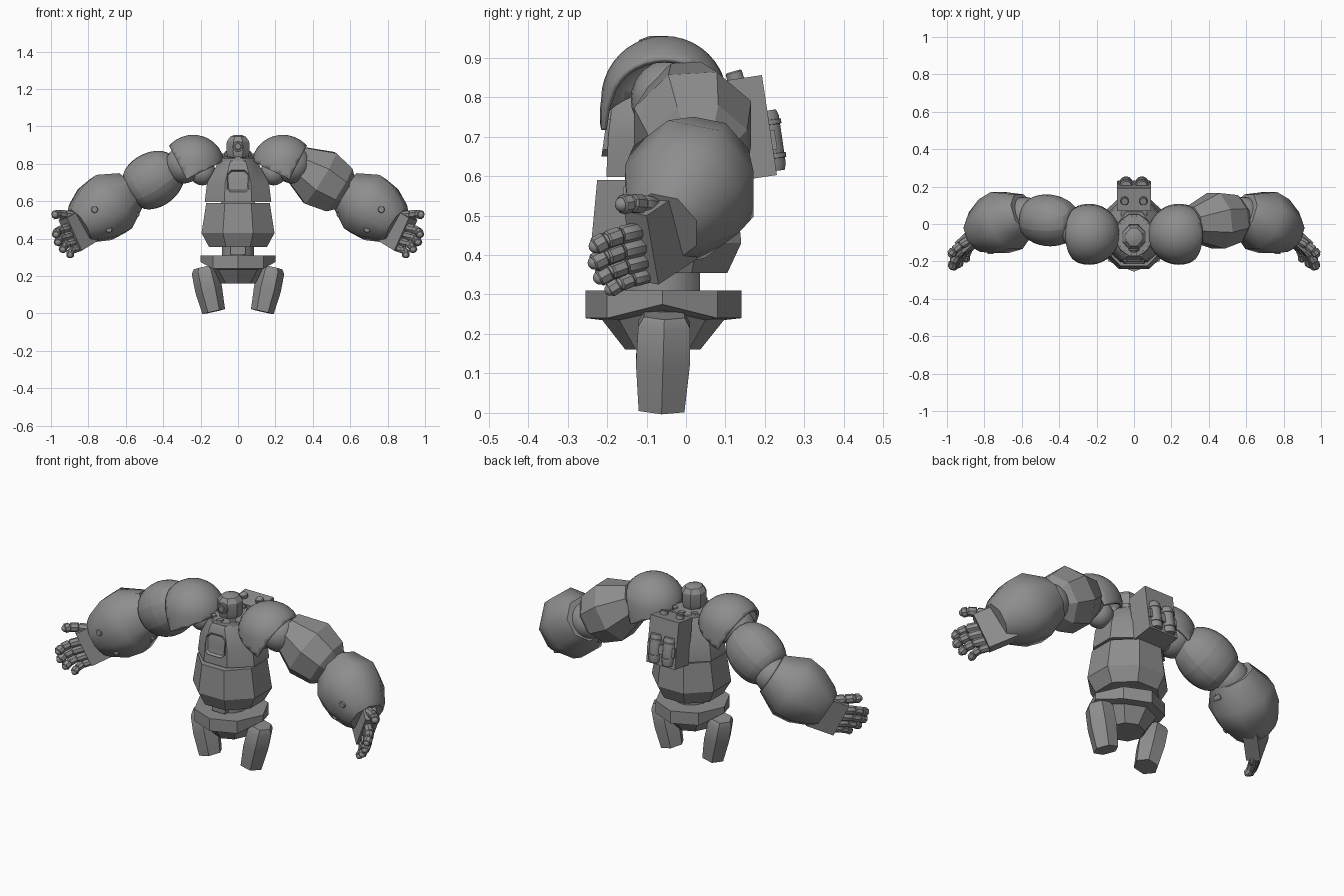
import bpy, bmesh, math
from mathutils import Vector, Matrix

cube = bpy.data.objects.get("Cube")
if cube:
    bpy.data.objects.remove(cube)

GREY = (0.27, 0.27, 0.27, 1)
metal = bpy.data.materials.new("grey_metal")
metal.use_nodes = True
metal.diffuse_color = GREY
metal.node_tree.nodes["Principled BSDF"].inputs["Base Color"].default_value = GREY


def finish(name, bm, angle=30):
    """Turn a bmesh into a finished object."""
    bmesh.ops.recalc_face_normals(bm, faces=bm.faces[:])
    mesh = bpy.data.meshes.new(name)
    bm.to_mesh(mesh)
    bm.free()
    mesh.materials.append(metal)
    obj = bpy.data.objects.new(name, mesh)
    bpy.context.collection.objects.link(obj)
    bpy.ops.object.select_all(action='DESELECT')
    obj.select_set(True)
    bpy.context.view_layer.objects.active = obj
    bpy.ops.object.shade_smooth_by_angle(angle=math.radians(angle))
    return obj


def loft(name, rings, angle=30):
    """Skin a stack of equal-sized point rings and cap both ends."""
    bm = bmesh.new()
    rows = [[bm.verts.new(p) for p in ring] for ring in rings]
    for low, high in zip(rows, rows[1:]):
        for i in range(len(low)):
            j = (i + 1) % len(low)
            bm.faces.new((low[i], low[j], high[j], high[i]))
    bm.faces.new(rows[0])
    bm.faces.new(rows[-1])
    return finish(name, bm, angle)


def stack(name, levels, sides=8):
    """Upright faceted body; each level is z, half width, half depth, centre y."""
    grow = 1 / math.cos(math.pi / sides)
    turns = [(i + 0.5) * math.tau / sides for i in range(sides)]
    return loft(name, [[(hx * grow * math.cos(a), cy + hy * grow * math.sin(a), z)
                        for a in turns] for z, hx, hy, cy in levels])


def limb(name, a, b, profile, sides=8, depth=1.0, angle=30):
    """Faceted tube from a to b; profile holds (fraction, radius)."""
    a, b = Vector(a), Vector(b)
    along = (b - a).normalized()
    hint = Vector((1, 0, 0)) if abs(along.y) > 0.9 else Vector((0, 1, 0))
    v = (hint - along * hint.dot(along)).normalized()
    w = along.cross(v)
    turns = [(i + 0.5) * math.tau / sides for i in range(sides)]
    return loft(name, [[a.lerp(b, t) + v * (r * depth * math.cos(k)) + w * (r * math.sin(k))
                        for k in turns] for t, r in profile], angle)


def rod(name, a, b, r, sides=12):
    return limb(name, a, b, [(0, r * 0.85), (0.1, r), (0.9, r), (1, r * 0.85)], sides, angle=35)


def ball(name, centre, r):
    bm = bmesh.new()
    bmesh.ops.create_uvsphere(bm, u_segments=24, v_segments=14, radius=r)
    bmesh.ops.translate(bm, verts=bm.verts, vec=centre)
    return finish(name, bm)


def box(name, centre, half, rotation=Matrix.Identity(3)):
    bm = bmesh.new()
    bmesh.ops.create_cube(bm, size=2)
    mat = Matrix.Translation(centre) @ rotation.to_4x4() @ Matrix.Diagonal((*half, 1))
    bmesh.ops.transform(bm, matrix=mat, verts=bm.verts)
    return finish(name, bm)


# Pelvis: belt pointed front and back, shallower at the hips, with a tapered hull below
outline = [(0, -0.195), (0.135, -0.14), (0.2, 0), (0.135, 0.14),
           (0, 0.2), (-0.135, 0.14), (-0.2, 0), (-0.135, -0.14)]


def belt_ring(scale, z, lift=0):
    return [(x * scale, y * scale - 0.06, z + (lift if abs(x) > 0.19 else 0)) for x, y in outline]


loft("pelvis", [belt_ring(1, 0.31), belt_ring(1, 0.24, 0.035),
                belt_ring(0.78, 0.235, 0.025), belt_ring(0.48, 0.16)])

# Torso
stack("waist", [(0.29, 0.085, 0.095, -0.06), (0.37, 0.085, 0.095, -0.06)], 12)
box("waist_block", (0, -0.155, 0.335), (0.04, 0.02, 0.02))
stack("abdomen", [(0.355, 0.155, 0.155, -0.05), (0.43, 0.195, 0.19, -0.05), (0.59, 0.17, 0.175, -0.05)])
stack("chest", [(0.597, 0.178, 0.162, -0.04), (0.7, 0.165, 0.157, -0.04),
                (0.8, 0.11, 0.13, -0.055), (0.815, 0.095, 0.12, -0.055)])

# Chest panel: chamfered plate with a sunken middle
bm = bmesh.new()
corners = [(-1, -0.7), (-0.7, -1), (0.7, -1), (1, -0.7), (1, 0.6), (0.6, 1), (-0.6, 1), (-1, 0.6)]
face = bm.faces.new([bm.verts.new((x * 0.06, -0.206 + 0.008 * z, 0.708 + z * 0.058)) for x, z in corners])
back = bmesh.ops.extrude_face_region(bm, geom=[face])["geom"]
bmesh.ops.translate(bm, vec=(0, 0.05, 0), verts=[v for v in back if isinstance(v, bmesh.types.BMVert)])
front = min(bm.faces, key=lambda f: f.calc_center_median().y)
bmesh.ops.inset_region(bm, faces=[front], thickness=0.01)
bmesh.ops.translate(bm, vec=(0, 0.012, 0), verts=front.verts[:])
finish("chest_panel", bm)

# Collar, neck and head
stack("collar", [(0.8, 0.1, 0.115, -0.06), (0.83, 0.097, 0.11, -0.06), (0.835, 0.07, 0.08, -0.06)], 12)
for i in range(8):
    a = i * math.tau / 8
    box("collar_block", (0.085 * math.cos(a), -0.06 + 0.1 * math.sin(a), 0.826),
        (0.012, 0.016, 0.014), Matrix.Rotation(a, 3, 'Z'))
stack("neck", [(0.8, 0.045, 0.045, -0.06), (0.86, 0.045, 0.045, -0.06)], 12)
stack("head", [(0.832, 0.052, 0.056, -0.07), (0.86, 0.062, 0.066, -0.07), (0.92, 0.06, 0.064, -0.07),
               (0.945, 0.042, 0.048, -0.07), (0.955, 0.018, 0.022, -0.07)])
rod("eye_ring", (0, -0.11, 0.893), (0, -0.145, 0.893), 0.03, 16)
rod("eye_lens", (0, -0.12, 0.893), (0, -0.152, 0.893), 0.018, 16)

# Backpack with tanks, leaning with the back
lean = Matrix.Rotation(math.radians(8.5), 3, 'X')
box("backpack", (0, 0.15, 0.72), (0.09, 0.062, 0.128), lean)
box("backpack_mount", (0, 0.08, 0.72), (0.07, 0.06, 0.09), lean)
box("tank_bracket", (0, 0.21, 0.69), (0.085, 0.018, 0.025), lean)
for s in (-1, 1):
    rod("backpack_cap", (s * 0.05, 0.13, 0.83), (s * 0.05, 0.12, 0.865), 0.022)
    rod("backpack_tank", (s * 0.042, 0.2, 0.765), (s * 0.042, 0.222, 0.612), 0.034, 16)
    for z in (0.65, 0.735):
        y = 0.203 + (0.75 - z) * 0.144
        rod("tank_band", (s * 0.042, y, z + 0.007), (s * 0.042, y + 0.002, z - 0.007), 0.036, 16)


def finger(name, a, b, r):
    """Three chunky segments with a slight curl."""
    a, b = Vector(a), Vector(b)
    bow = Vector((math.copysign(0.012, a.x), 0, 0.006))
    joints = [a, a.lerp(b, 0.42) + bow, a.lerp(b, 0.74) + bow, b]
    for p, q in zip(joints, joints[1:]):
        rod(name, p, p.lerp(q, 0.96), r, 8)
        ball(name + "_joint", q.lerp(p, 0.15), r * 0.75)


# Legs and arms
for s in (1, -1):
    side = "left_" if s > 0 else "right_"

    def at(x, y, z):
        return Vector((s * x, y, z))

    limb(side + "thigh", at(0.184, -0.055, 0.248), at(0.13, -0.062, 0.01),
         [(0, 0.055), (0.1, 0.07), (0.5, 0.073), (1, 0.062)], 6, 1.08)

    # Shoulder shell: dome with a skirt, trimmed by a lower and an outer plane
    bm = bmesh.new()
    bmesh.ops.create_uvsphere(bm, u_segments=32, v_segments=20, radius=0.16)
    for v in bm.verts:
        flat = Vector((v.co.x, v.co.y, 0))
        if v.co.z < 0 and flat.length > 0.05:
            flat = flat.normalized() * 0.163
            v.co.x, v.co.y = flat.x, flat.y
    bmesh.ops.scale(bm, vec=(1.04, 1, 1), verts=bm.verts)
    bmesh.ops.translate(bm, vec=at(0.24, -0.055, 0.795), verts=bm.verts)
    corner = at(0.275, -0.05, 0.717)
    for normal in (at(-0.44, 0, -0.9), at(0.89, 0, -0.46)):
        bmesh.ops.bisect_plane(bm, geom=bm.verts[:] + bm.edges[:] + bm.faces[:],
                               plane_co=corner, plane_no=normal, clear_outer=True)
    pad = finish(side + "shoulder_pad", bm)
    shell = pad.modifiers.new("thickness", 'SOLIDIFY')
    shell.thickness = 0.014

    ball(side + "armpit_ball", at(0.19, -0.04, 0.755), 0.07)
    ball(side + "shoulder_ball", at(0.29, -0.04, 0.795), 0.1)

    # Upper arm: faceted on the left, softened on the right
    k = 1 if s > 0 else 1.03
    arm = limb(side + "upper_arm", at(0.308, 0.0, 0.805), at(0.578, 0.035, 0.638),
               [(0, 0.105 * k), (0.48, 0.172 * k), (0.85, 0.145 * k), (1, 0.095 * k)], 8, 0.94)
    if s < 0:
        soft = arm.modifiers.new("softening", 'SUBSURF')
        soft.levels = soft.render_levels = 2
    ball(side + "elbow_ball", at(0.585, 0.045, 0.635), 0.1)

    # Forearm: angular barrel tapering into the wrist
    limb(side + "forearm", at(0.585, 0.06, 0.65), at(0.85, -0.055, 0.472),
         [(0, 0.12), (0.36, 0.186), (0.62, 0.176), (0.9, 0.13), (1, 0.1)], 8, 0.94, 46)
    for x, y, z in ((0.767, -0.16, 0.556), (0.69, -0.115, 0.45), (0.545, -0.02, 0.53)):
        rod(side + "forearm_bolt", at(x, y, z), at(x, y + 0.05, z), 0.018)

    # Hand
    reach = at(0.67, -0.62, -0.41).normalized()
    up = at(0.4, -0.15, 0.9)
    up = (up - reach * up.dot(reach)).normalized()
    frame = Matrix((reach, up, reach.cross(up))).transposed()
    box(side + "palm", at(0.845, -0.065, 0.45), (0.078, 0.097, 0.037), frame)
    for name, a, b, r in (("index_finger", (0.905, -0.12, 0.46), (0.973, -0.233, 0.42), 0.024),
                          ("middle_finger", (0.89, -0.11, 0.422), (0.963, -0.236, 0.378), 0.024),
                          ("ring_finger", (0.872, -0.105, 0.384), (0.937, -0.223, 0.34), 0.023),
                          ("little_finger", (0.852, -0.095, 0.35), (0.897, -0.195, 0.31), 0.021),
                          ("thumb", (0.865, -0.075, 0.52), (0.98, -0.165, 0.527), 0.025)):
        finger(side + name, at(*a), at(*b), r)
